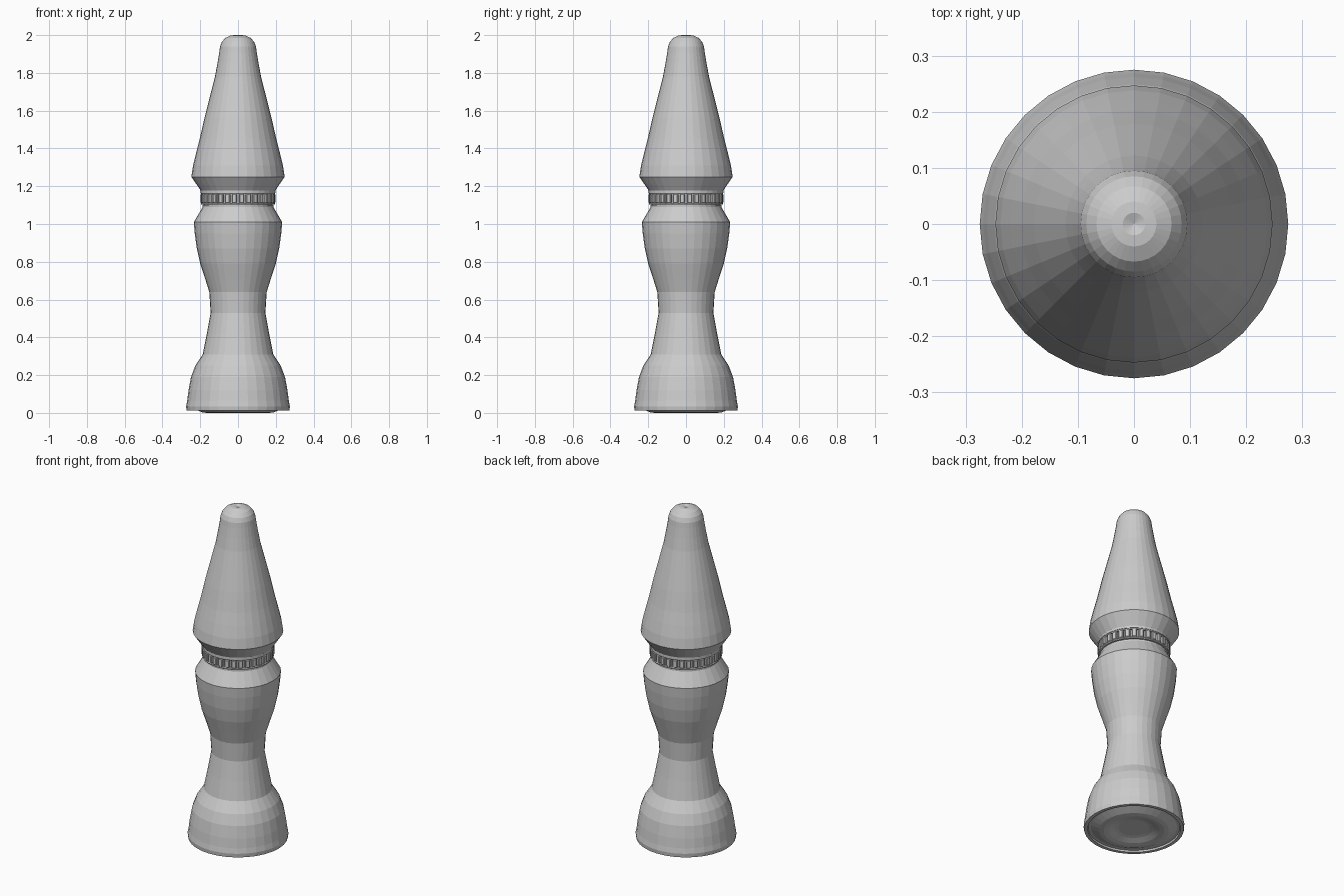
import bpy, bmesh, math
from mathutils import Matrix, Vector

if "Cube" in bpy.data.objects:
    bpy.data.objects.remove(bpy.data.objects["Cube"])

SIDES = 32


def make_object(name, bm):
    bmesh.ops.recalc_face_normals(bm, faces=bm.faces)
    mesh = bpy.data.meshes.new(name)
    bm.to_mesh(mesh)
    bm.free()
    obj = bpy.data.objects.new(name, mesh)
    bpy.context.collection.objects.link(obj)
    return obj


def lathe(name, profile):
    """Spin an (r, z) profile around the z axis."""
    bm = bmesh.new()
    verts = [bm.verts.new((r, 0, z)) for r, z in profile]
    edges = [bm.edges.new(pair) for pair in zip(verts, verts[1:])]
    bmesh.ops.spin(bm, geom=verts + edges, cent=(0, 0, 0), axis=(0, 0, 1),
                   angle=math.tau, steps=SIDES, use_duplicate=False)
    bmesh.ops.remove_doubles(bm, verts=bm.verts, dist=1e-4)
    return make_object(name, bm)


# Lower body: recessed underside, flared foot, waist, cup and neck
lathe("body", [
    (0, 0.02), (0.085, 0.02), (0.105, 0.016), (0.14, 0.004), (0.165, 0.0),
    (0.19, 0.003), (0.235, 0.022), (0.25, 0.022), (0.253, 0.012),
    (0.272, 0.012), (0.275, 0.035), (0.269, 0.065), (0.262, 0.12),
    (0.249, 0.19), (0.226, 0.25), (0.187, 0.31), (0.165, 0.42),
    (0.145, 0.53), (0.152, 0.64), (0.174, 0.71), (0.2, 0.79),
    (0.218, 0.87), (0.229, 0.95), (0.234, 1.01), (0.187, 1.09),
    (0.187, 1.1), (0.183, 1.1), (0.183, 1.17), (0, 1.17)])

# Upper cone with rounded, slightly dimpled tip
lathe("cap", [
    (0, 1.165), (0.198, 1.165), (0.198, 1.178), (0.247, 1.25),
    (0.238, 1.31), (0.221, 1.38), (0.203, 1.45), (0.178, 1.56),
    (0.15, 1.67), (0.122, 1.78), (0.109, 1.85), (0.099, 1.91),
    (0.095, 1.94), (0.085, 1.965), (0.067, 1.985), (0.04, 1.998),
    (0.02, 2.0), (0, 1.993)])

# Ring of small ribs around the neck
bm = bmesh.new()
for i in range(SIDES):
    turn = Matrix.Rotation((i + 0.5) * math.tau / SIDES, 4, 'Z')
    place = turn @ Matrix.Translation((0.188, 0, 1.135)) @ Matrix.Diagonal((0.02, 0.027, 0.048, 1))
    bmesh.ops.create_cube(bm, size=1, matrix=place)
bmesh.ops.bevel(bm, geom=bm.edges[:], offset=0.004, segments=1, affect='EDGES')
make_object("rib_ring", bm)

# Thin rails holding the ribs
for name, z in (("rail_lower", 1.107), ("rail_upper", 1.163)):
    h = 0.005
    lathe(name, [(0.18, z - h), (0.194, z - h), (0.197, z),
                 (0.194, z + h), (0.18, z + h), (0.18, z - h)])
